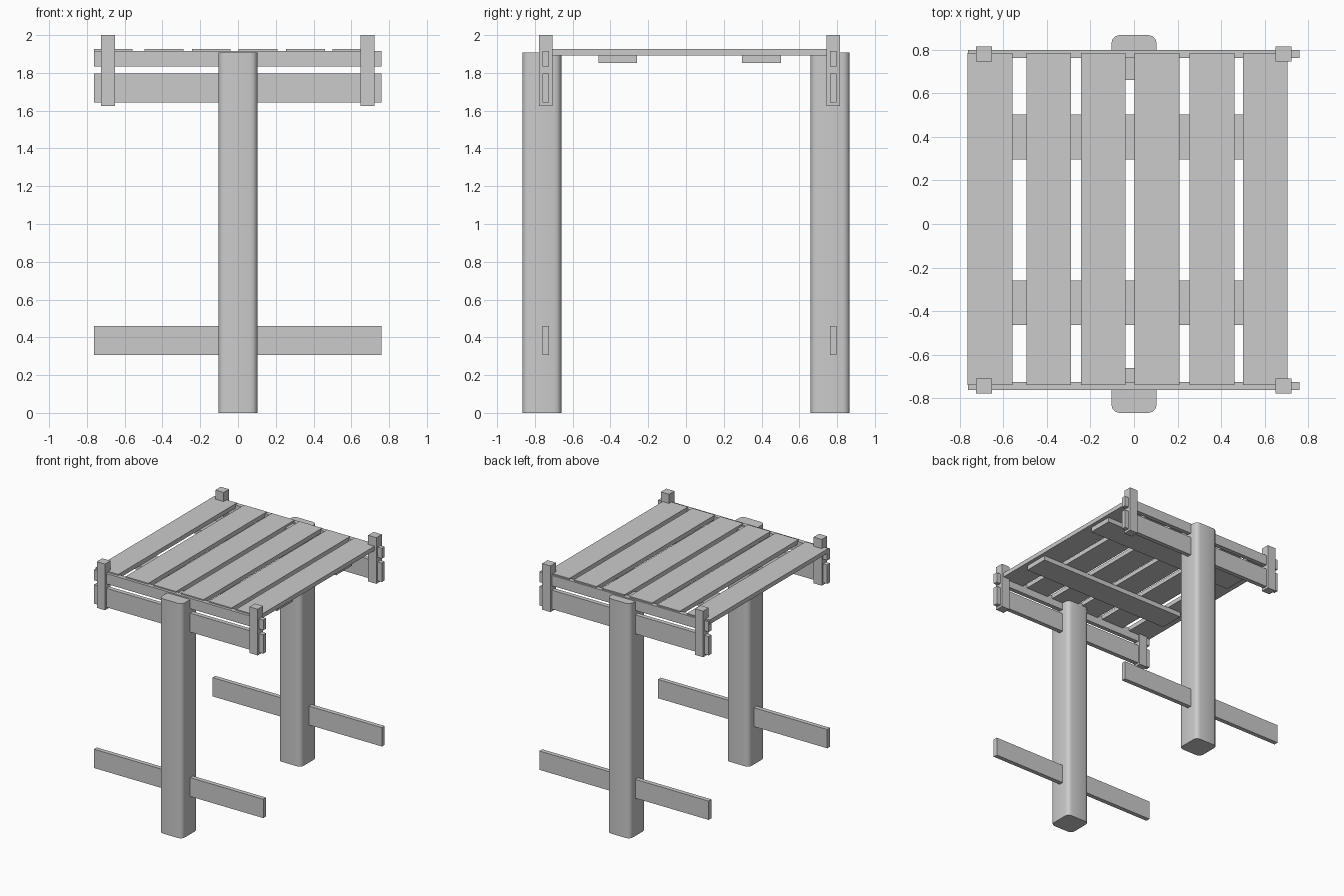
import bpy
import bmesh
import math

if "Cube" in bpy.data.objects:
    bpy.data.objects.remove(bpy.data.objects["Cube"])


def box(name, x, y, z):
    """Box from (min, max) ranges on each axis."""
    bm = bmesh.new()
    bmesh.ops.create_cube(bm, size=1)
    for v in bm.verts:
        v.co = [r[0] if c < 0 else r[1] for c, r in zip(v.co, (x, y, z))]
    mesh = bpy.data.meshes.new(name)
    bm.to_mesh(mesh)
    bm.free()
    ob = bpy.data.objects.new(name, mesh)
    bpy.context.collection.objects.link(ob)
    return ob


def round_uprights(ob, radius, segments):
    """Round only the vertical edges, then smooth them."""
    bm = bmesh.new()
    bm.from_mesh(ob.data)
    edges = [e for e in bm.edges if abs(e.verts[0].co.z - e.verts[1].co.z) > 0.1]
    bmesh.ops.bevel(bm, geom=edges, offset=radius, segments=segments,
                    profile=0.5, affect='EDGES')
    bm.to_mesh(ob.data)
    bm.free()
    bpy.ops.object.select_all(action='DESELECT')
    ob.select_set(True)
    bpy.context.view_layer.objects.active = ob
    bpy.ops.object.shade_smooth_by_angle(angle=math.radians(35))


# Side frames: centre lines of the main post, rails and corner posts
for side, post_y, rail_y in (("front", -0.763, -0.743), ("back", 0.763, 0.780)):
    # Thick main post with rounded vertical edges
    post = box(side + "_main_post", (-0.103, 0.103),
               (post_y - 0.103, post_y + 0.103), (0, 1.907))
    round_uprights(post, 0.035, 3)

    # Horizontal rails passing through the post
    rail_range = (rail_y - 0.018, rail_y + 0.018)
    for label, z in (("foot", (0.307, 0.46)), ("lower", (1.643, 1.797)),
                     ("upper", (1.833, 1.917))):
        box(f"{side}_{label}_rail", (-0.762, 0.76), rail_range, z)

    # Short corner posts clasping the upper rails
    for end, x in (("left", -0.688), ("right", 0.685)):
        box(f"{side}_{end}_corner_post", (x - 0.037, x + 0.037),
            (rail_y - 0.035, rail_y + 0.035), (1.625, 2.0))

# Top slats
for i, x in enumerate((-0.763, -0.494, -0.244, 0.003, 0.255, 0.5)):
    box(f"top_slat_{i + 1}", (x, x + 0.205), (-0.739, 0.784), (1.891, 1.926))

# Battens under the slats
for label, y in (("front", -0.464), ("back", 0.297)):
    box(label + "_batten", (-0.68, 0.675), (y, y + 0.205), (1.853, 1.891))
